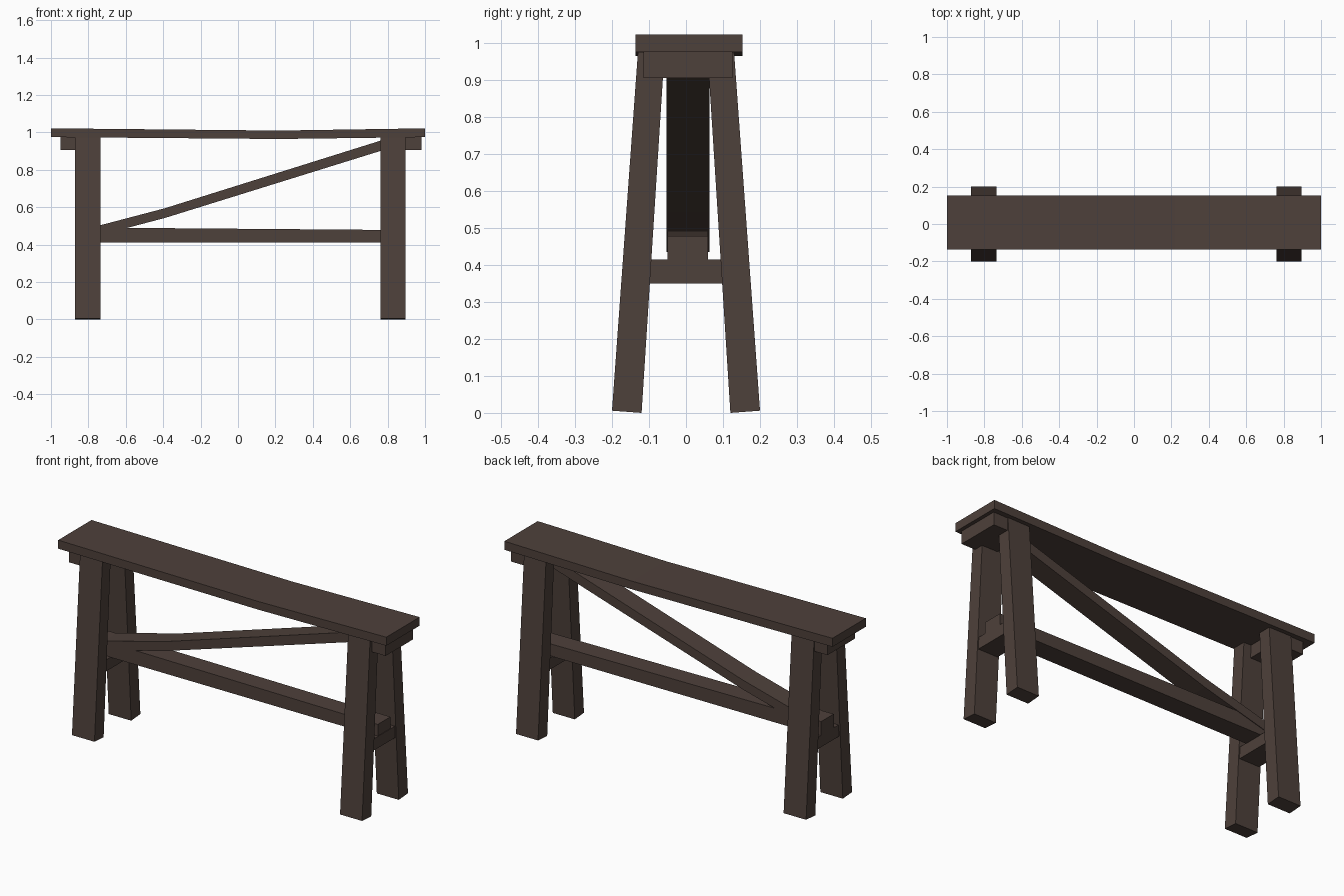
import bpy
import bmesh

cube = bpy.data.objects.get("Cube")
if cube:
    bpy.data.objects.remove(cube, do_unlink=True)

wood = bpy.data.materials.new("dark_brown_wood")
wood.use_nodes = True
colour = (0.076, 0.052, 0.043, 1)
wood.diffuse_color = colour
bsdf = wood.node_tree.nodes["Principled BSDF"]
bsdf.inputs["Base Color"].default_value = colour
bsdf.inputs["Roughness"].default_value = 0.9


def plank(name, outline, low, high, axis):
    """Extrude a flat outline from low to high along the x or y axis."""
    bm = bmesh.new()
    rings = []
    for d in (low, high):
        rings.append([bm.verts.new((d, a, z) if axis == "x" else (a, d, z))
                      for a, z in outline])
    bm.faces.new(rings[0])
    bm.faces.new(rings[1])
    n = len(outline)
    for i in range(n):
        j = (i + 1) % n
        bm.faces.new((rings[0][i], rings[0][j], rings[1][j], rings[1][i]))
    bmesh.ops.recalc_face_normals(bm, faces=bm.faces)
    mesh = bpy.data.meshes.new(name)
    bm.to_mesh(mesh)
    bm.free()
    mesh.materials.append(wood)
    obj = bpy.data.objects.new(name, mesh)
    bpy.context.collection.objects.link(obj)
    return obj


def rect(a0, a1, z0, z1):
    return [(a0, z0), (a1, z0), (a1, z1), (a0, z1)]


# Seat board with a slight sag
plank("seat", [(-1, 0.975), (0.22, 0.965), (1, 0.975),
               (1, 1.022), (0.22, 1.01), (-1, 1.022)], -0.137, 0.153, "y")

# Splayed trestle legs, with a spacer under the seat and a strut lower down
ends = {"right": (-0.872, -0.735, -0.95, -0.78),
        "left": (0.762, 0.896, 0.80, 0.98)}
for side, (x0, x1, block0, block1) in ends.items():
    for place, s in (("front", -1), ("back", 1)):
        outline = [(s * 0.2, 0.006), (s * 0.12, 0),
                   (s * 0.058, 0.974), (s * 0.13, 0.974)]
        plank(f"{place}_{side}_leg", outline, x0, x1, "x")
    plank(f"{side}_seat_block", rect(-0.115, 0.125, 0.905, 0.976),
          block0, block1, "x")
    plank(f"{side}_leg_strut", rect(-0.105, 0.105, 0.35, 0.414),
          x0 + 0.008, x1 - 0.006, "x")

# Long stretcher resting on the struts
plank("stretcher", [(-0.866, 0.412), (0.887, 0.412),
                    (0.887, 0.478), (-0.866, 0.492)], -0.05, 0.06, "y")

# Bent diagonal brace
plank("diagonal_brace", [(-0.80, 0.435), (-0.39, 0.543), (0.80, 0.913),
                         (0.80, 0.968), (-0.39, 0.595), (-0.80, 0.487)],
      -0.053, 0.063, "y")
